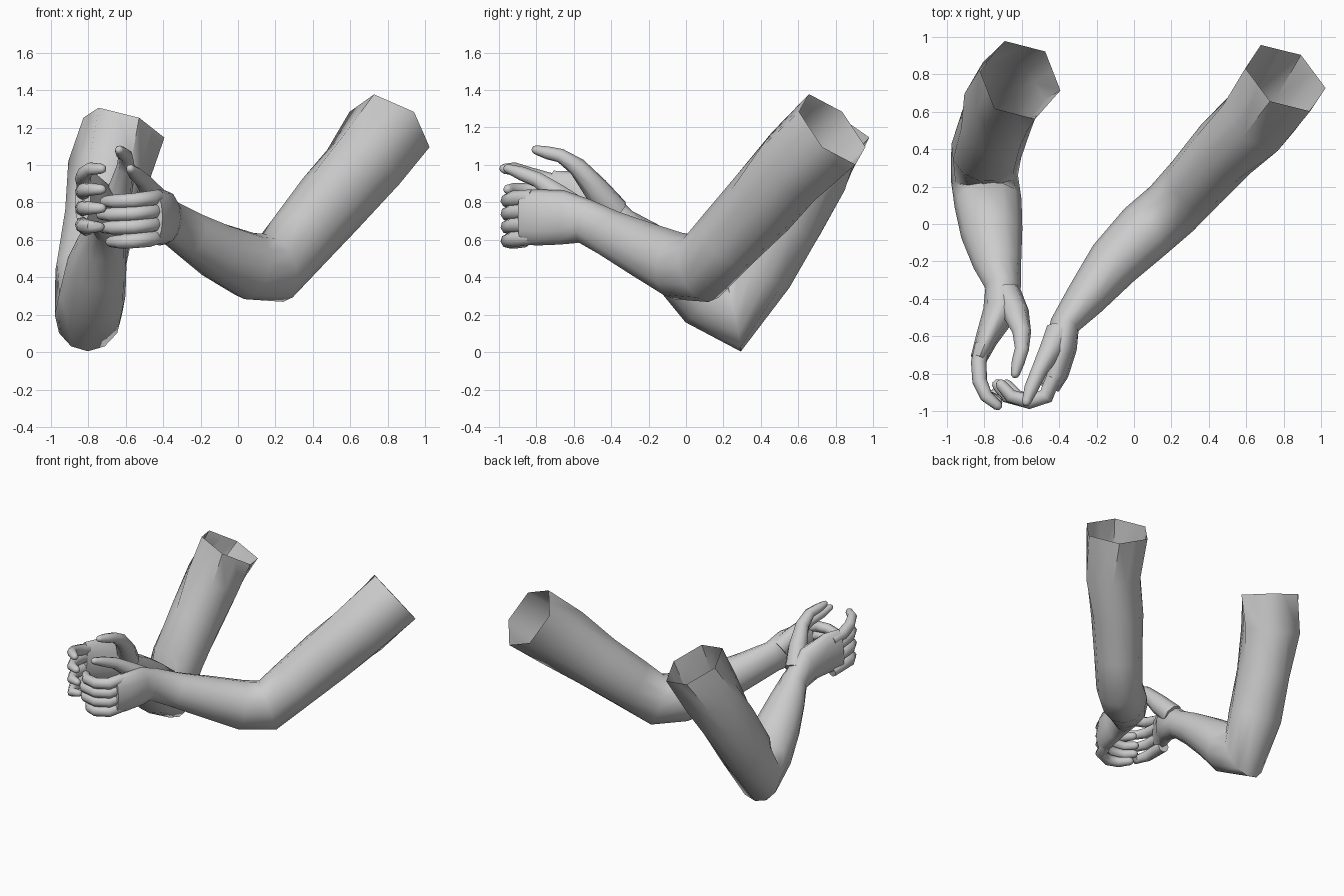
import bpy, bmesh, math
from mathutils import Vector

cube = bpy.data.objects.get("Cube")
if cube:
    bpy.data.objects.remove(cube, do_unlink=True)

grey = bpy.data.materials.new("plain_grey")
grey.use_nodes = True
COLOUR = (0.6, 0.6, 0.6, 1)
grey.diffuse_color = COLOUR
grey.node_tree.nodes["Principled BSDF"].inputs["Base Color"].default_value = COLOUR


def loft(name, sections, sides=12, hex_start=False):
    """Skin rings along a path; each section is x, y, z, half width, half height."""
    bm = bmesh.new()
    pts = [Vector(s[:3]) for s in sections]
    rings = []
    for i, (p, s) in enumerate(zip(pts, sections)):
        t = Vector()
        if i > 0:
            t += (p - pts[i - 1]).normalized()
        if i < len(pts) - 1:
            t += (pts[i + 1] - p).normalized()
        t.normalize()
        side = t.cross(Vector((0, 0, 1))).normalized()
        up = side.cross(t)
        ring = []
        for k in range(sides):
            a = math.tau * (k + 0.5 * (sides == 8)) / sides + math.pi / 6
            f = 1
            if hex_start and i < 2 and k % 2:      # hexagonal open end
                f = math.cos(math.pi / 6)
            ring.append(bm.verts.new(p + f * (side * s[3] * math.cos(a) + up * s[4] * math.sin(a))))
        rings.append(ring)
    for r, q in zip(rings, rings[1:]):
        for k in range(sides):
            j = (k + 1) % sides
            bm.faces.new((r[k], r[j], q[j], q[k]))
    bm.faces.new(rings[-1])
    if not hex_start:
        bm.faces.new(rings[0][::-1])
    bmesh.ops.recalc_face_normals(bm, faces=bm.faces)
    me = bpy.data.meshes.new(name)
    bm.to_mesh(me)
    bm.free()
    me.materials.append(grey)
    ob = bpy.data.objects.new(name, me)
    bpy.context.collection.objects.link(ob)
    bpy.ops.object.select_all(action="DESELECT")
    bpy.context.view_layer.objects.active = ob
    ob.select_set(True)
    bpy.ops.object.shade_smooth_by_angle(angle=math.radians(60))
    return ob


def finger(name, path, radii):
    """Round digit with a domed tip."""
    secs = [(*p, r, r) for p, r in zip(path, radii)]
    a, b, r = Vector(path[-2]), Vector(path[-1]), radii[-1]
    d = (b - a).normalized()
    secs += [(*(b + d * r * 0.6), r * 0.75, r * 0.75), (*(b + d * r * 0.9), r * 0.35, r * 0.35)]
    loft(name, secs, sides=8)


# Left arm: shoulder opening, elbow, wrist, palm
loft("left_arm", [
    (0.81, 0.78, 1.19, 0.24, 0.24), (0.67, 0.57, 0.99, 0.22, 0.235),
    (0.49, 0.40, 0.79, 0.185, 0.205), (0.33, 0.22, 0.60, 0.17, 0.19),
    (0.20, 0.08, 0.45, 0.165, 0.19), (0.06, -0.04, 0.46, 0.165, 0.18),
    (-0.11, -0.21, 0.54, 0.145, 0.155), (-0.26, -0.40, 0.63, 0.11, 0.13),
    (-0.37, -0.54, 0.70, 0.08, 0.12), (-0.39, -0.66, 0.72, 0.085, 0.145),
    (-0.42, -0.80, 0.72, 0.07, 0.15), (-0.45, -0.88, 0.72, 0.05, 0.14),
], hex_start=True)

# Right arm: shoulder opening, elbow, wrist, palm
loft("right_arm", [
    (-0.61, 0.77, 1.20, 0.23, 0.23), (-0.69, 0.68, 0.97, 0.225, 0.22),
    (-0.74, 0.54, 0.71, 0.19, 0.20), (-0.79, 0.39, 0.44, 0.19, 0.19),
    (-0.80, 0.25, 0.20, 0.18, 0.20), (-0.78, 0.11, 0.30, 0.18, 0.18),
    (-0.76, -0.05, 0.45, 0.165, 0.15), (-0.73, -0.21, 0.58, 0.13, 0.12),
    (-0.70, -0.34, 0.67, 0.095, 0.10), (-0.72, -0.48, 0.76, 0.09, 0.14),
    (-0.79, -0.62, 0.81, 0.06, 0.16), (-0.83, -0.72, 0.82, 0.045, 0.15),
], hex_start=True)

# Left fingers wrap towards the right hand, stacked downwards
for n, z, reach in (("index", 0.82, 0.0), ("middle", 0.75, 0.02),
                    ("ring", 0.68, 0.01), ("little", 0.605, -0.03)):
    finger("left_" + n + "_finger",
           [(-0.43, -0.82, z + 0.01), (-0.47, -0.92, z), (-0.56, -0.95, z - 0.01),
            (-0.66 - reach, -0.92, z - 0.015), (-0.71 - reach, -0.86, z - 0.015)],
           (0.04, 0.043, 0.04, 0.037, 0.03))

# Right fingers curl around the front
for n, z, tip in (("index", 0.92, (-0.73, -0.97, 0.98)), ("middle", 0.86, (-0.73, -0.95, 0.87)),
                  ("ring", 0.77, (-0.73, -0.94, 0.77)), ("little", 0.68, (-0.74, -0.91, 0.67))):
    k = 0.5 * (z + tip[2])
    finger("right_" + n + "_finger",
           [(-0.81, -0.64, z - 0.02), (-0.83, -0.74, z), (-0.825, -0.84, k), (-0.79, -0.92, tip[2]), tip],
           (0.04, 0.042, 0.04, 0.035, 0.027))

# Thumbs
finger("left_thumb", [(-0.40, -0.58, 0.76), (-0.45, -0.68, 0.84), (-0.51, -0.79, 0.92),
                      (-0.55, -0.88, 0.955), (-0.575, -0.95, 0.98)],
       (0.075, 0.06, 0.043, 0.038, 0.025))
finger("right_thumb", [(-0.68, -0.38, 0.75), (-0.63, -0.48, 0.87), (-0.60, -0.58, 0.99),
                       (-0.60, -0.67, 1.05), (-0.62, -0.74, 1.065), (-0.635, -0.80, 1.08)],
       (0.08, 0.07, 0.05, 0.038, 0.035, 0.025))
